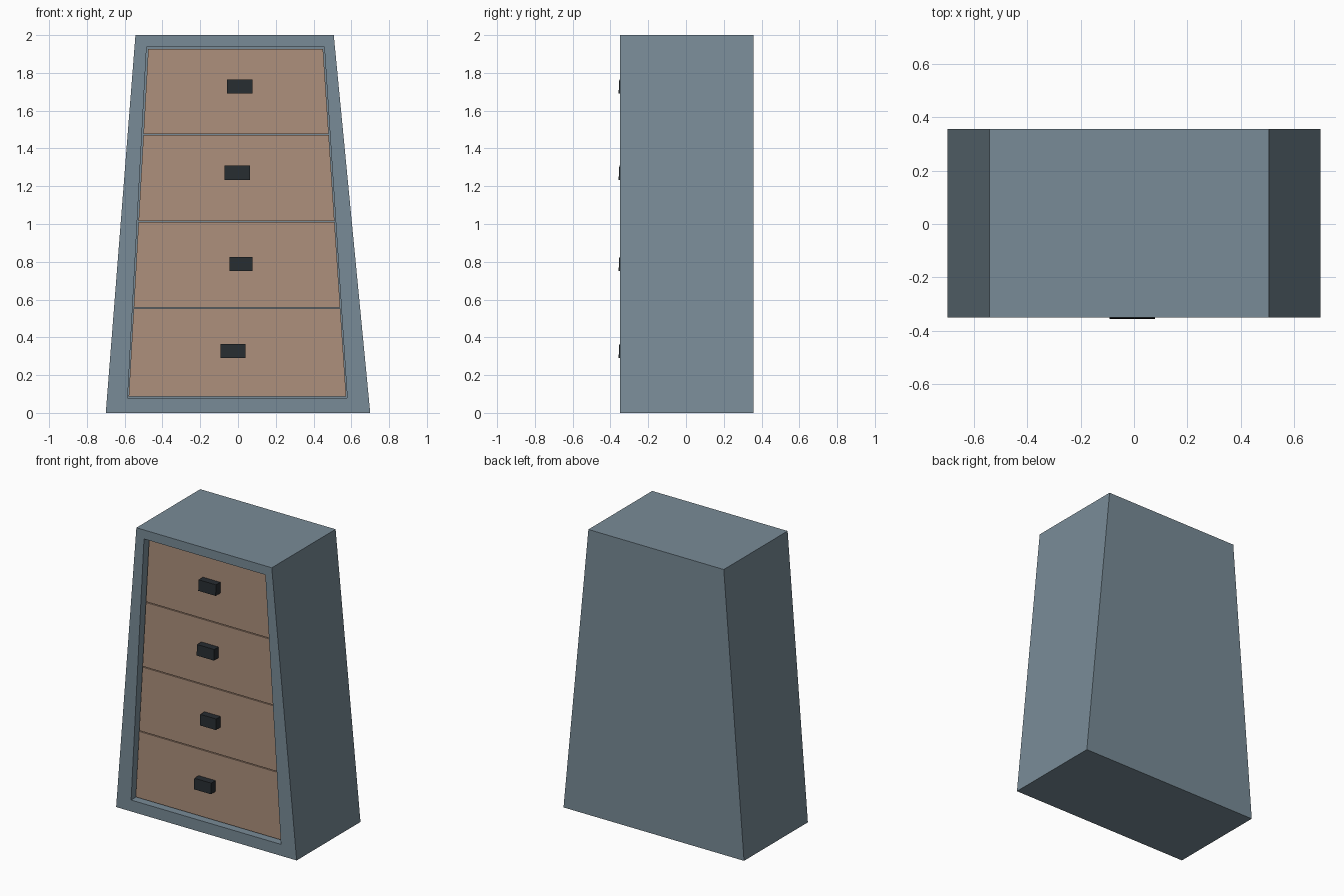
import bpy, bmesh

if "Cube" in bpy.data.objects:
    bpy.data.objects.remove(bpy.data.objects["Cube"])

FRONT, BACK = -0.35, 0.357
POCKET, PANEL = -0.27, -0.305


def material(name, color):
    m = bpy.data.materials.new(name)
    m.diffuse_color = (*color, 1)
    m.use_nodes = True
    m.node_tree.nodes["Principled BSDF"].inputs["Base Color"].default_value = m.diffuse_color
    return m


def trapezoid(z0, l0, r0, z1, l1, r1, y0, y1=None):
    """Four corners of a tapered front outline; y0 at the bottom, y1 at the top."""
    y1 = y0 if y1 is None else y1
    return [(l0, y0, z0), (r0, y0, z0), (r1, y1, z1), (l1, y1, z1)]


def loft(name, rings, mat):
    """Skin successive four-corner rings and cap both ends."""
    bm = bmesh.new()
    loops = [[bm.verts.new(p) for p in ring] for ring in rings]
    for a, b in zip(loops, loops[1:]):
        for i in range(4):
            j = (i + 1) % 4
            bm.faces.new((a[i], a[j], b[j], b[i]))
    bm.faces.new(loops[0])
    bm.faces.new(loops[-1])
    bmesh.ops.recalc_face_normals(bm, faces=bm.faces)
    mesh = bpy.data.meshes.new(name)
    bm.to_mesh(mesh)
    bm.free()
    ob = bpy.data.objects.new(name, mesh)
    bpy.context.collection.objects.link(ob)
    mesh.materials.append(mat)
    return ob


paint = material("slate_paint", (0.19, 0.26, 0.31))
wood = material("drawer_wood", (0.42, 0.28, 0.20))
dark = material("dark_metal", (0.02, 0.025, 0.03))

# Leaning cabinet: back, outer shell, front rim, then the pocket for drawers
outer = (0, -0.70, 0.70, 2.0, -0.543, 0.507)
opening = (0.08, -0.584, 0.578, 1.937, -0.484, 0.457)
loft("cabinet", [trapezoid(*outer, BACK), trapezoid(*outer, FRONT),
                 trapezoid(*opening, FRONT), trapezoid(*opening, POCKET)], paint)

# Drawer fronts follow the taper of the opening
z_lo, l_lo, r_lo, z_hi, l_hi, r_hi = 0.083, -0.579, 0.573, 1.93, -0.475, 0.450


def edges(z):
    t = (z - z_lo) / (z_hi - z_lo)
    return z, l_lo + (l_hi - l_lo) * t, r_lo + (r_hi - r_lo) * t


levels = [z_lo, 0.555, 1.013, 1.473, z_hi]
gap = 0.003
for n, (a, b) in enumerate(zip(levels, levels[1:]), 1):
    shape = (*edges(a + gap), *edges(b - gap))
    loft(f"drawer_front_{n}", [trapezoid(*shape, POCKET), trapezoid(*shape, PANEL)], wood)

# Block handles, slightly off centre, front face leaning back a touch
for n, (x, z, w) in enumerate([(-0.026, 0.328, 0.132), (0.016, 0.788, 0.124),
                               (-0.004, 1.271, 0.134), (0.009, 1.728, 0.135)], 1):
    shape = (z - 0.038, x - w / 2, x + w / 2, z + 0.038, x - w / 2, x + w / 2)
    loft(f"handle_{n}", [trapezoid(*shape, PANEL), trapezoid(*shape, -0.357, -0.353)], dark)
